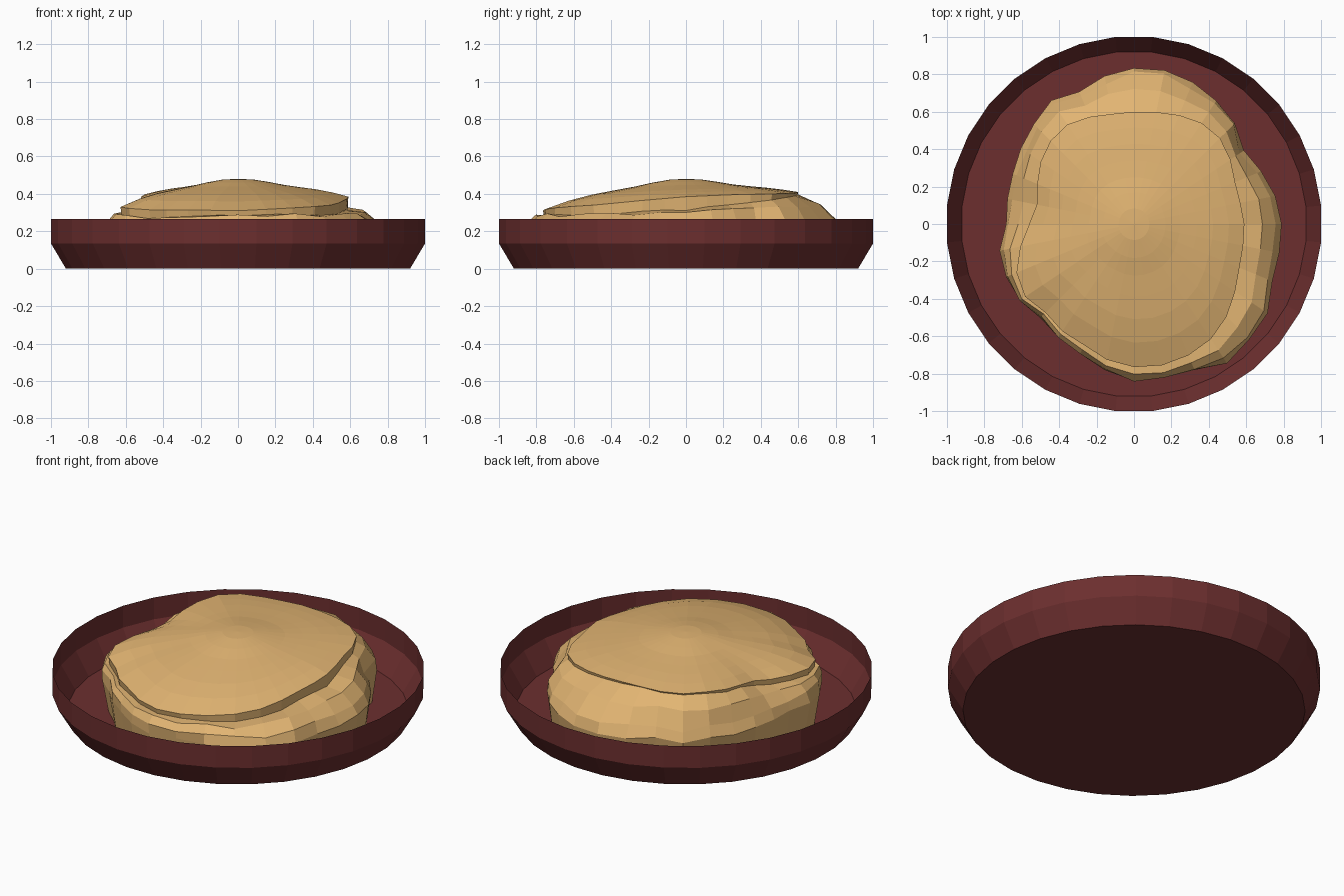
import bpy, bmesh, math, random

if "Cube" in bpy.data.objects:
    bpy.data.objects.remove(bpy.data.objects["Cube"])

random.seed(4)
N = 32


def material(name, rgb):
    m = bpy.data.materials.new(name)
    m.diffuse_color = (*rgb, 1)
    m.use_nodes = True
    m.node_tree.nodes["Principled BSDF"].inputs["Base Color"].default_value = m.diffuse_color
    return m


def loft(name, rings, mat, cap_first=False, tip=None):
    """Skin a list of closed rings; cap the first ring or fan it to a tip point."""
    bm = bmesh.new()
    vr = [[bm.verts.new(p) for p in ring] for ring in rings]
    for a, b in zip(vr, vr[1:]):
        for i in range(N):
            j = (i + 1) % N
            bm.faces.new((a[i], b[i], b[j], a[j]))
    if cap_first:
        bm.faces.new(vr[0])
    if tip:
        t = bm.verts.new(tip)
        for i in range(N):
            bm.faces.new((t, vr[0][i], vr[0][(i + 1) % N]))
    me = bpy.data.meshes.new(name)
    bm.to_mesh(me)
    bm.free()
    me.materials.append(mat)
    ob = bpy.data.objects.new(name, me)
    bpy.context.collection.objects.link(ob)
    return ob


def circle(r, z):
    r /= math.cos(math.pi / N)
    return [(r * math.cos(a), r * math.sin(a), z)
            for a in ((i + 0.5) * math.tau / N for i in range(N))]


def sample(table, i):
    """Evenly spaced values around the circle, linearly interpolated."""
    u = i * len(table) / N
    k = int(u)
    a, b = table[k % len(table)], table[(k + 1) % len(table)]
    return a + (b - a) * (u - k)


# dish: thin open shell with a flat base, flared foot and upright wall
dish_rings = [circle(r, z) for r, z in ((0.92, 0), (1.0, 0.135), (1.0, 0.265))]
loft("dish", dish_rings, material("dark_red", (0.15, 0.028, 0.028)), cap_first=True)

# food mound: outline of the lower layer and of the upper layer, every 11.25 degrees from +x
outer = [.79, .775, .74, .70, .765, .80, .815, .845, .84, .80, .76, .79, .75, .72, .71, .69,
         .69, .73, .74, .73, .71, .735, .75, .80, .845, .835, .85, .895, .875, .855, .80, .79]
cap = [.59, .58, .585, .62, .65, .65, .63, .61, .60, .60, .62, .64, .63, .60, .56, .53,
       .56, .62, .68, .70, .67, .69, .70, .74, .765, .77, .76, .74, .70, .65, .61, .595]
cap_z = [.385, .395, .40, .405, .41, .405, .41, .385, .345, .33, .315, .315, .31, .325, .34, .365]
drop = [.07, .03, .008, .012, .03, .05, .025, .05]
dome = [(.13, .97), (.27, .84), (.40, .69), (.55, .56), (.70, .43), (.85, .25), (1, 0)]


def ring(fr, fz, jitter=0.0):
    pts = []
    for i in range(N):
        a = i * math.tau / N
        r = fr(i) + random.uniform(-jitter, jitter)
        z = fz(i) + random.uniform(-jitter, jitter)
        pts.append((r * math.cos(a), r * math.sin(a), z))
    return pts


def between(t):
    return lambda i: cap[i] + (outer[i] - cap[i]) * t


def dome_ring(t, f):
    """Ring of the upper layer: round near the top, following the outline at the edge."""
    def radius(i):
        return t * (cap[i] * t + 0.64 * (1 - t))

    def height(i):
        edge = 0.37 + (sample(cap_z, i) - 0.37) * t
        return edge + (0.48 - edge) * f
    return ring(radius, height)


def step_z(i):
    return sample(cap_z, i) - sample(drop, i)


# upper layer, the step below it, then the uneven skirt down to the base of the dish
rings = [dome_ring(t, f) for t, f in dome]
rings += [
    ring(lambda i: cap[i] - 0.004, step_z, 0.004),
    ring(between(0.5), lambda i: 0.285 + 0.5 * (step_z(i) - 0.285), 0.009),
    ring(between(0.85), lambda i: 0.25, 0.012),
    ring(between(1.0), lambda i: 0.19, 0.008),
    ring(lambda i: outer[i] - 0.03, lambda i: 0.0),
]
loft("food_mound", rings, material("golden_tan", (0.76, 0.46, 0.17)), tip=(0, 0, 0.48))
